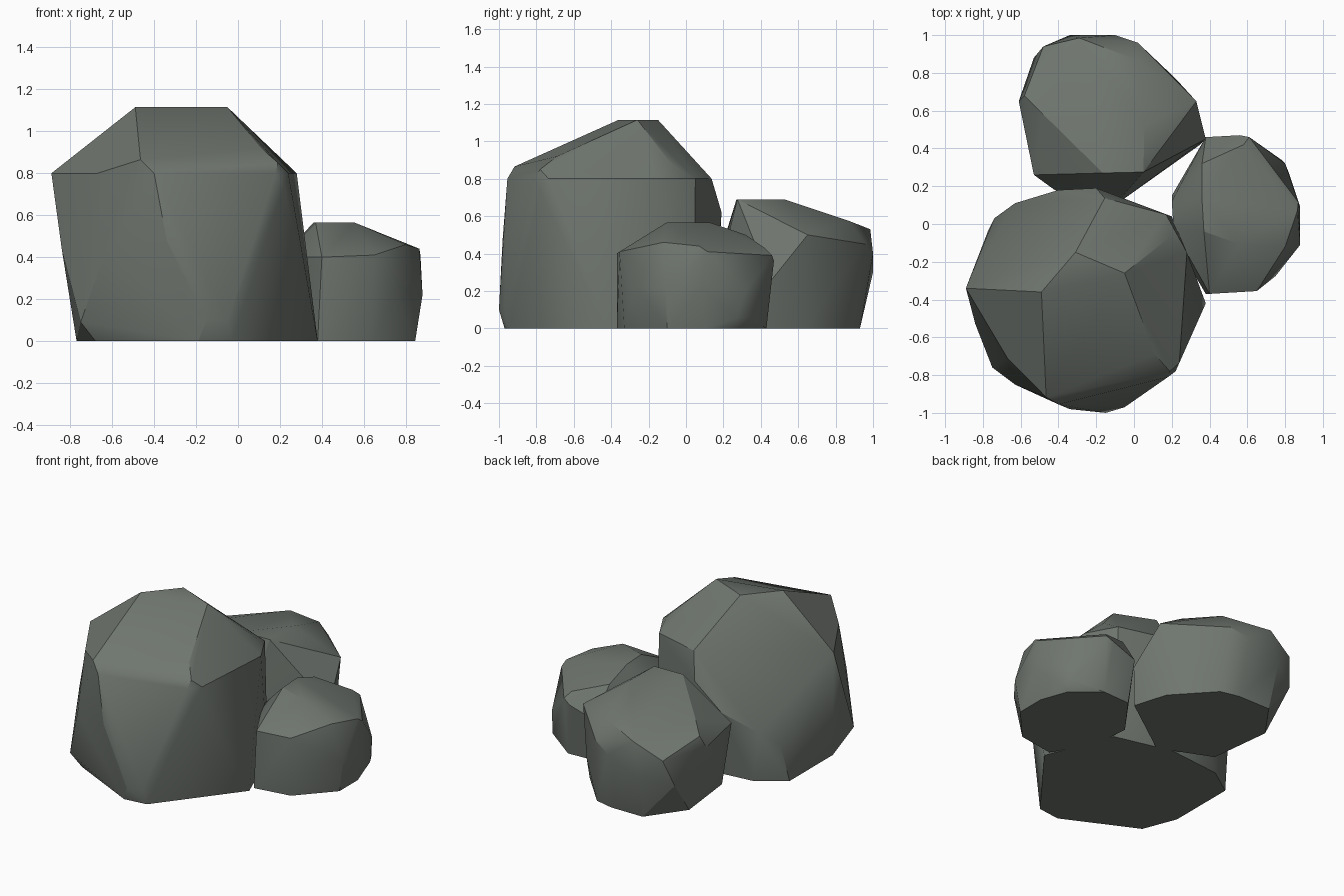
import bpy, bmesh, math

stone = bpy.data.materials.new("dark_stone")
stone.diffuse_color = (0.16, 0.18, 0.16, 1)


def rock(name, footprint, crown, crown_z, corners):
    """Faceted boulder: hull of a ground outline, a flat crown and side corners."""
    bm = bmesh.new()
    pts = [(x, y, 0) for x, y in footprint]
    pts += [(x, y, crown_z) for x, y in crown] + corners
    for p in pts:
        bm.verts.new(p)
    hull = bmesh.ops.convex_hull(bm, input=bm.verts[:])
    junk = {g for g in hull["geom_interior"] + hull["geom_unused"]
            if isinstance(g, bmesh.types.BMVert)}
    bmesh.ops.delete(bm, geom=list(junk), context='VERTS')
    # merge nearly coplanar triangles into larger facets
    bmesh.ops.dissolve_limit(bm, angle_limit=math.radians(3),
                             verts=bm.verts[:], edges=bm.edges[:])
    bmesh.ops.recalc_face_normals(bm, faces=bm.faces[:])
    me = bpy.data.meshes.new(name)
    bm.to_mesh(me)
    bm.free()
    me.materials.append(stone)
    ob = bpy.data.objects.new(name, me)
    bpy.context.collection.objects.link(ob)
    bpy.ops.object.select_all(action='DESELECT')
    ob.select_set(True)
    bpy.context.view_layer.objects.active = ob
    bpy.ops.object.shade_smooth_by_angle(angle=math.radians(28))


# tall boulder, front left
rock("large_rock",
     [(.38, -.42), (.2, .04), (-.2, .14), (-.58, .1), (-.77, -.03),
      (-.77, -.5), (-.68, -.73), (-.19, -.97), (-.03, -.95)],
     [(-.49, -.36), (-.31, -.15), (-.05, -.26)], 1.115,
     [(-.89, -.34, .80), (-.67, -.71, .80), (-.465, -.917, .865),
      (-.40, -.955, .80), (.11, -.69, .92), (.18, -.81, .80),
      (.19, -.78, .85), (.24, -.735, .80), (.22, -.78, .735),
      (.28, -.15, .80), (.19, -.07, .87), (.17, .05, .80),
      (-.155, .137, .80), (-.20, .19, .62), (-.40, .18, .45),
      (-.63, .11, .35), (-.74, .03, .27), (-.84, -.53, .435),
      (-.63, -.85, .435), (-.75, -.76, .09), (-.34, -.98, .48),
      (-.15, -1.0, .10), (-.05, -.97, .10)])

# medium boulder, back
rock("medium_rock",
     [(.35, .42), (.28, .65), (.05, .9), (-.08, .93), (-.32, .93),
      (-.5, .68), (-.45, .25), (-.1, .1)],
     [(.055, .525), (.05, .275), (-.165, .27)], .69,
     [(.33, .65, .50), (.38, .45, .25), (.01, .87, .575),
      (.02, .96, .45), (-.10, 1.0, .40), (-.34, 1.0, .30),
      (-.29, .985, .53), (-.48, .94, .43), (-.53, .88, .25),
      (-.58, .68, .53), (-.61, .65, .45), (-.48, .58, .58),
      (-.53, .26, .45), (-.42, .18, .40), (.22, .77, .20)])

# small boulder, right
rock("small_rock",
     [(.38, -.37), (.635, -.33), (.845, -.1), (.845, .1), (.78, .28),
      (.6, .43), (.4, .42), (.2, .15), (.22, -.1)],
     [(.555, -.105), (.37, -.04), (.36, .13)], .565,
     [(.80, -.12, .46), (.865, .07, .44), (.87, .115, .41),
      (.65, -.355, .41), (.53, -.36, .40), (.40, -.37, .40),
      (.75, -.275, .22), (.88, -.11, .22), (.88, .09, .22),
      (.80, .32, .20), (.78, .34, .055), (.82, .27, .055),
      (.61, .46, .39), (.58, .42, .43), (.56, .47, .36),
      (.38, .46, .30), (.36, .32, .50), (.21, -.03, .40), (.2, .12, .35)])
